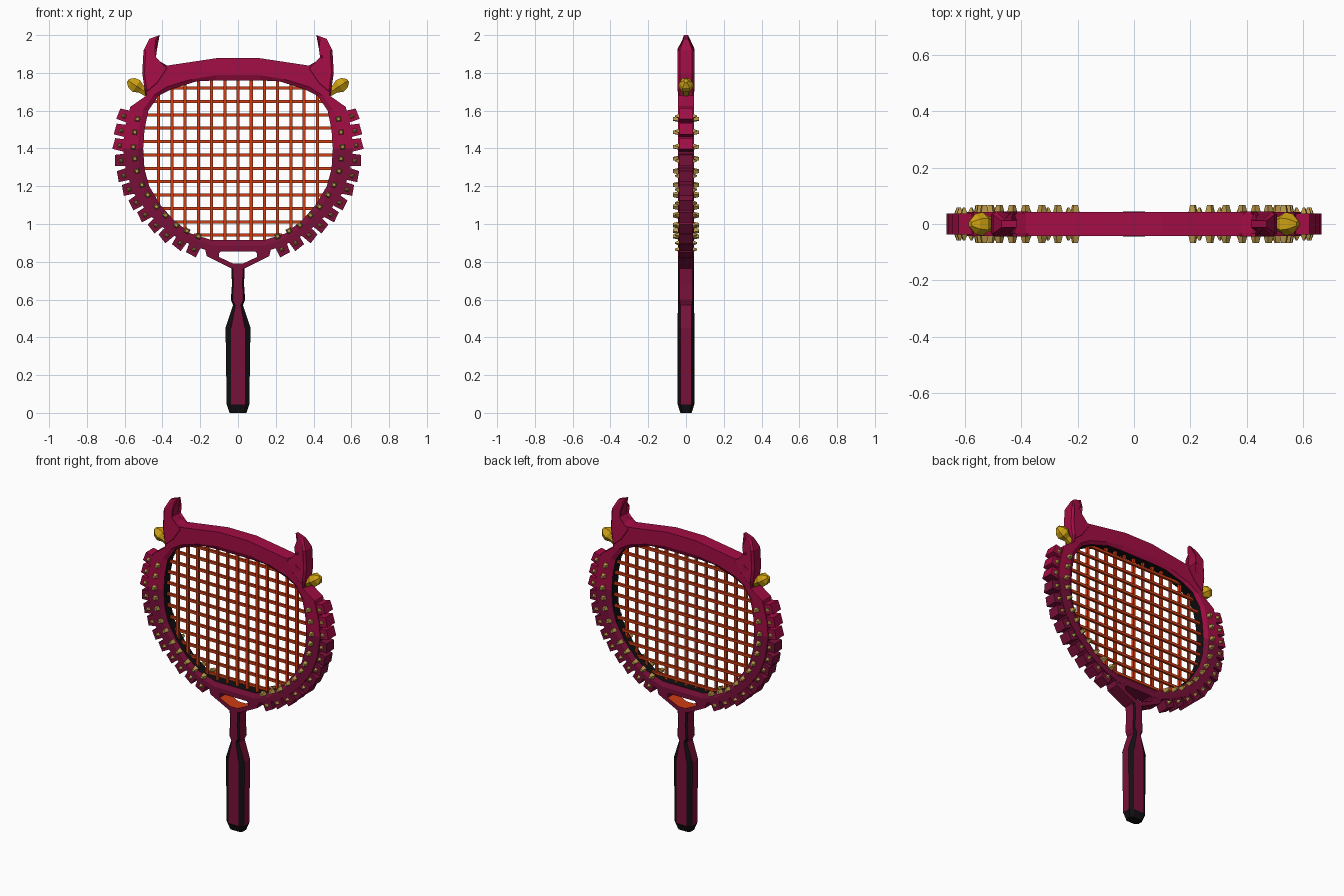
import bpy, bmesh, math
from mathutils import Vector

if "Cube" in bpy.data.objects:
    bpy.data.objects.remove(bpy.data.objects["Cube"])


def material(name, rgb):
    m = bpy.data.materials.new(name)
    m.diffuse_color = (*rgb, 1)
    m.use_nodes = True
    m.node_tree.nodes["Principled BSDF"].inputs["Base Color"].default_value = m.diffuse_color
    return m


CRIMSON = material("crimson", (0.37, 0.004, 0.058))
WINE = material("dark wine", (0.19, 0.005, 0.04))
BLACK = material("black", (0.006, 0.005, 0.006))
GOLD = material("gold", (0.62, 0.36, 0.006))
TAN = material("pale gold", (0.50, 0.32, 0.07))
ORANGE = material("orange red", (0.62, 0.045, 0.006))


def make(name, verts, faces, mats, rule=None, mirror=False, tweak=None):
    bm = bmesh.new()
    vs = [bm.verts.new(v) for v in verts]
    for f in faces:
        bm.faces.new([vs[i] for i in f])
    if tweak:
        tweak(bm)
    bmesh.ops.recalc_face_normals(bm, faces=bm.faces)
    bm.normal_update()
    if rule:
        for f in bm.faces:
            f.material_index = rule(f.calc_center_median(), f.normal)
    me = bpy.data.meshes.new(name)
    bm.to_mesh(me)
    bm.free()
    ob = bpy.data.objects.new(name, me)
    bpy.context.collection.objects.link(ob)
    for m in mats:
        me.materials.append(m)
    if mirror:
        ob.modifiers.new("mirror", 'MIRROR').use_axis[0] = True
    return ob


def loft(rings, closed=False):
    """Faces joining equal rings of points, capped unless closed."""
    n, k = len(rings[0]), len(rings)
    verts = [p for r in rings for p in r]
    faces = []
    for i in range(k if closed else k - 1):
        a, b = i * n, (i + 1) % k * n
        faces += [(a + j, a + (j + 1) % n, b + (j + 1) % n, b + j) for j in range(n)]
    if not closed:
        faces += [tuple(range(n)), tuple(range((k - 1) * n, k * n))]
    return verts, faces


def prism(pts, y):
    return loft([[(x, -y, z) for x, z in pts], [(x, y, z) for x, z in pts]])


def by_height(c, n):
    return 0 if c.z > 1.4 else 1


# Head frame: matched outer and inner outlines, right half from top to bottom
outer = [(0, 1.88), (.10, 1.88), (.40, 1.835), (.49, 1.78), (.485, 1.68), (.57, 1.62),
         (.60, 1.50), (.61, 1.40), (.59, 1.27), (.55, 1.16), (.47, 1.05), (.36, .95),
         (.25, .89), (.15, .855), (0, .855)]
inner = [(0, 1.76), (.12, 1.76), (.22, 1.755), (.35, 1.715), (.42, 1.68), (.475, 1.60),
         (.495, 1.50), (.502, 1.40), (.495, 1.29), (.47, 1.20), (.41, 1.10), (.34, 1.02),
         (.25, .95), (.14, .915), (0, .915)]


def full(half):
    return half + [(-x, z) for x, z in half[-2:0:-1]]


rings = []
for o, i in zip(full(outer), full(inner)):
    o, i = Vector(o), Vector(i)
    m = i + (o - i).normalized() * 0.028
    section = [(o, -.043), (m, -.043), (i, -.03), (i, .03), (m, .043), (o, .043)]
    rings.append([(p.x, y, p.y) for p, y in section])


def frame_rule(c, n):
    inward = n.x * c.x + n.z * (c.z - 1.36) < 0
    if abs(n.y) < 0.1 and inward and abs(c.x) < 0.505 and .9 < c.z < 1.77:
        return 2
    return by_height(c, n)


make("head_frame", *loft(rings, True), [CRIMSON, WINE, BLACK], frame_rule)


# Horns
def shape_horn(bm):
    edges = [e for e in bm.edges if abs(e.verts[0].co.y - e.verts[1].co.y) < 1e-5]
    bmesh.ops.bevel(bm, geom=edges, offset=0.012, segments=1, affect='EDGES')
    for v in bm.verts:
        if v.co.z > 1.95:
            v.co.y *= 0.35


horn = [(.36, 1.83), (.42, 1.85), (.447, 1.88), (.44, 1.93), (.415, 2.0), (.47, 1.98),
        (.50, 1.92), (.507, 1.80), (.49, 1.68), (.42, 1.74)]
make("horns", *prism(horn, .045), [CRIMSON], mirror=True, tweak=shape_horn)

# Gold ears: six-sided spindles
base, axis = Vector((.475, 0, 1.69)), Vector((.84, 0, .54))
side, up = Vector((0, 1, 0)), Vector((-.54, 0, .84))
rings = []
for d, r in [(0, .022), (.045, .026), (.075, .042), (.105, .036), (.128, .012)]:
    rings.append([base + axis * d + (side * math.cos(t) + up * math.sin(t)) * r
                  for t in [math.pi / 3 * k for k in range(6)]])
make("ears", *loft(rings), [GOLD], mirror=True)


# Points evenly spaced along a polyline, each with an outward normal
def along(path, count):
    pts = [Vector(p) for p in path]
    lens = [(b - a).length for a, b in zip(pts, pts[1:])]
    out = []
    for k in range(count):
        d = sum(lens) * (k + .5) / count
        for a, b, l in zip(pts, pts[1:], lens):
            if d <= l:
                t = (b - a).normalized()
                out.append((a + t * d, Vector((-t.y, t.x)), t))
                break
            d -= l
    return out


def merge(parts):
    verts, faces = [], []
    for v, f in parts:
        faces += [tuple(i + len(verts) for i in q) for q in f]
        verts += v
    return verts, faces


def stud(p, t, y0, y1, r0, r1):
    n = Vector((-t.y, t.x))
    out = []
    for s in (-1, 1):
        out.append(loft([[(q.x, s * y, q.y) for q in
                          (p + t * r + n * r, p - t * r + n * r, p - t * r - n * r, p + t * r - n * r)]
                         for y, r in ((y0, r0), (y1, r1))]))
    return out


# Scales round the sides with two rows of studs
teeth, studs = [], []
for p, n, t in along([(.578, 1.605)] + outer[6:13] + [(.19, .87)], 12):
    quad = [p - n * .03 - t * .034, p + n * .045 - t * .036, p + n * .055 + t * .022, p - n * .03 + t * .034]
    teeth.append(prism([(q.x, q.y) for q in quad], .038))
    studs += stud(p + n * .018, t, .03, .058, .013, .003)
    studs += stud(p - n * .055, t, .035, .068, .014, .008)
make("side_scales", *merge(teeth), [CRIMSON, WINE], by_height, True)
make("studs", *merge(studs), [TAN], mirror=True)


# Strings, clipped to the opening
def span(value, axis):
    poly, hits = full(inner), []
    for a, b in zip(poly, poly[1:] + poly[:1]):
        if (a[axis] - value) * (b[axis] - value) < 0:
            f = (value - a[axis]) / (b[axis] - a[axis])
            hits.append(a[1 - axis] + f * (b[1 - axis] - a[1 - axis]))
    return min(hits) - .012, max(hits) + .012


def box(x0, x1, y0, y1, z0, z1):
    return loft([[(x0, y, z0), (x1, y, z0), (x1, y, z1), (x0, y, z1)] for y in (y0, y1)])


w = .008
upright, cross = [], []
for k in range(-6, 7):
    x = .07 * k + 1e-4
    lo, hi = span(x, 0)
    upright.append(box(x - w, x + w, -.012, .003, lo, hi))
for k in range(12):
    z = .941 + .0708 * k
    lo, hi = span(z, 1)
    cross.append(box(lo, hi, -.003, .012, z - w, z + w))
make("upright_strings", *merge(upright), [ORANGE])
make("cross_strings", *merge(cross), [ORANGE])

# Yoke joining the head to the neck, orange inside the gap
yoke = [(.175, .87), (.165, .83), (.035, .765), (0, .765), (0, .79), (.025, .79),
        (.10, .825), (.10, .845), (.08, .87)]
make("yoke", *prism(yoke, .042), [WINE, ORANGE],
     lambda c, n: 1 if n.z > .5 and c.z < .83 else 0, True)

# Neck and handle: eight-sided loft with black chamfers and black butt
rings = []
for z, x, y, fx, fy in [(0, .045, .03, .03, .018), (.045, .06, .044, .036, .028),
                        (.45, .066, .045, .036, .028), (.57, .026, .043, .014, .03),
                        (.60, .038, .042, .028, .034), (.68, .032, .042, .024, .034),
                        (.785, .036, .042, .027, .034)]:
    rings.append([(fx, -y, z), (x, -fy, z), (x, fy, z), (fx, y, z),
                  (-fx, y, z), (-x, fy, z), (-x, -fy, z), (-fx, -y, z)])


def handle_rule(c, n):
    chamfer = abs(n.x) > .25 and abs(n.y) > .25
    return 1 if c.z < .04 or chamfer else 0


make("handle", *loft(rings), [WINE, BLACK], handle_rule)
